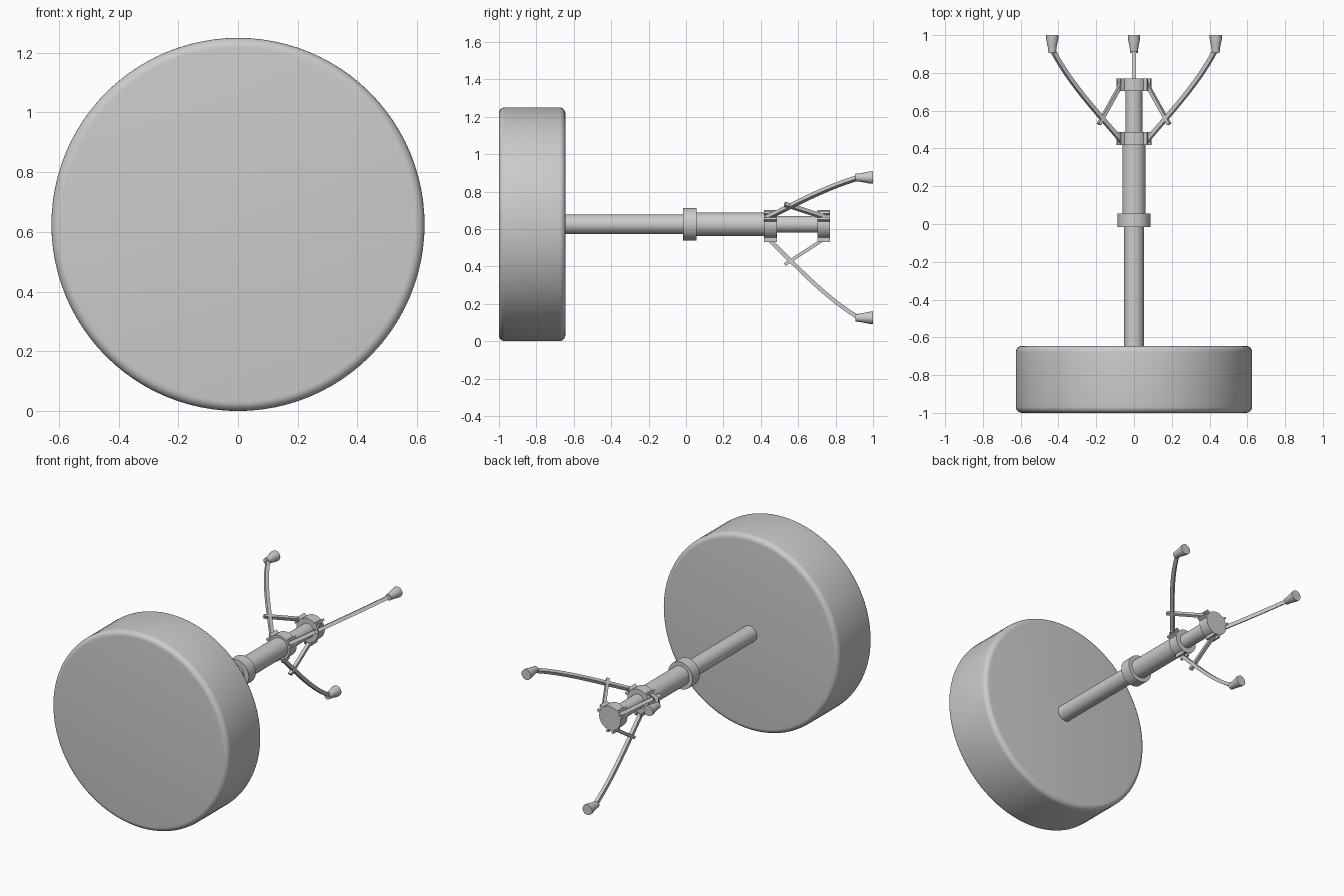
import bpy
import math
from mathutils import Vector

cube = bpy.data.objects.get("Cube")
if cube:
    bpy.data.objects.remove(cube)

AXIS_Z = 0.625
grey = bpy.data.materials.new("Plain grey")
grey.use_nodes = True
colour = (0.6, 0.6, 0.6, 1)
grey.diffuse_color = colour
grey.node_tree.nodes["Principled BSDF"].inputs["Base Color"].default_value = colour


def make(name, verts, faces, smooth=True):
    mesh = bpy.data.meshes.new(name)
    mesh.from_pydata(verts, [], faces)
    mesh.materials.append(grey)
    obj = bpy.data.objects.new(name, mesh)
    bpy.context.collection.objects.link(obj)
    if smooth:
        bpy.ops.object.select_all(action="DESELECT")
        obj.select_set(True)
        bpy.context.view_layer.objects.active = obj
        bpy.ops.object.shade_smooth_by_angle(angle=math.radians(35))
    return obj


def lathe(name, profile, sides=48, centre=(0, AXIS_Z)):
    """Capped solid turned about a line along y; profile is (radius, y)."""
    verts = []
    for r, y in profile:
        for i in range(sides):
            a = 2 * math.pi * i / sides
            verts.append((centre[0] + r * math.cos(a), y, centre[1] + r * math.sin(a)))
    faces = [tuple(range(sides)), tuple(reversed(range(len(verts) - sides, len(verts))))]
    for k in range(len(profile) - 1):
        for i in range(sides):
            j = (i + 1) % sides
            a, b = k * sides, (k + 1) * sides
            faces.append((a + i, b + i, b + j, a + j))
    return make(name, verts, faces)


def bar(name, path, out, side, width, depth, offset=0):
    """Rectangular bar swept along (radius, y) points in a radial plane."""
    along = Vector((0, 1, 0))
    verts, faces = [], []
    for i, (r, y) in enumerate(path):
        p, q = path[max(i - 1, 0)], path[min(i + 1, len(path) - 1)]
        t = (out * (q[0] - p[0]) + along * (q[1] - p[1])).normalized()
        n = t.cross(side)
        c = out * r + along * y + side * offset + Vector((0, 0, AXIS_Z))
        for u, v in ((-1, -1), (1, -1), (1, 1), (-1, 1)):
            verts.append(c + side * u * width / 2 + n * v * depth / 2)
    for k in range(len(path) - 1):
        for i in range(4):
            j = (i + 1) % 4
            faces.append((4 * k + i, 4 * k + j, 4 * k + 4 + j, 4 * k + 4 + i))
    last = len(verts) - 4
    faces += [(3, 2, 1, 0), (last, last + 1, last + 2, last + 3)]
    return make(name, verts, faces, len(path) > 2)


# Thick round seat with softened rims
R, SOFT = 0.625, 0.032
arc = [i * math.pi / 12 for i in range(7)]
front = [(R - SOFT + SOFT * math.sin(a), -1 + SOFT - SOFT * math.cos(a)) for a in arc]
back = [(r, -1.645 - y) for r, y in reversed(front)]
lathe("seat", front + back, 96)

# Telescoping column and its collars
for name, r, y0, y1 in (("upper_column", 0.052, -0.66, 0.02),
                        ("height_collar", 0.087, -0.015, 0.056),
                        ("middle_column", 0.062, 0.04, 0.45),
                        ("lower_column", 0.045, 0.44, 0.75),
                        ("leg_hub", 0.076, 0.417, 0.486),
                        ("brace_hub", 0.076, 0.703, 0.771)):
    lathe(name, [(r, y0), (r, y1)])

# Smooth curve through the leg's start, bulge and end
P = ((0.07, 0.433), (0.2, 0.56), (0.42, 0.72), (0.5, 0.935))
P = ((0.07, 0.433), (0.19, 0.56), (0.4, 0.745), (0.505, 0.935))
leg_path = []
for i in range(21):
    t = i / 20
    w = ((1 - t) ** 3, 3 * t * (1 - t) ** 2, 3 * t * t * (1 - t), t ** 3)
    leg_path.append(tuple(sum(wk * p[c] for wk, p in zip(w, P)) for c in (0, 1)))

# Three legs, each with a brace, paired lugs and a flared foot
for label, degrees in (("left", 30), ("right", 150), ("lower", 270)):
    a = math.radians(degrees)
    out = Vector((math.cos(a), 0, math.sin(a)))
    side = Vector((-math.sin(a), 0, math.cos(a)))
    bar(label + "_leg", leg_path, out, side, 0.022, 0.022)
    bar(label + "_brace", [(0.215, 0.528), (0.07, 0.752)], out, side, 0.022, 0.018)
    for hub, y0, y1 in (("leg", 0.417, 0.486), ("brace", 0.703, 0.771)):
        for n, offset in enumerate((-0.019, 0.019)):
            bar(f"{label}_{hub}_lug_{n + 1}", [(0.073, y0), (0.073, y1)],
                out, side, 0.012, 0.042, offset)
    foot = out * 0.5
    lathe(label + "_foot", [(0.02, 0.905), (0.023, 0.935), (0.033, 0.985), (0.033, 1.0)],
          24, (foot.x, foot.z + AXIS_Z))
